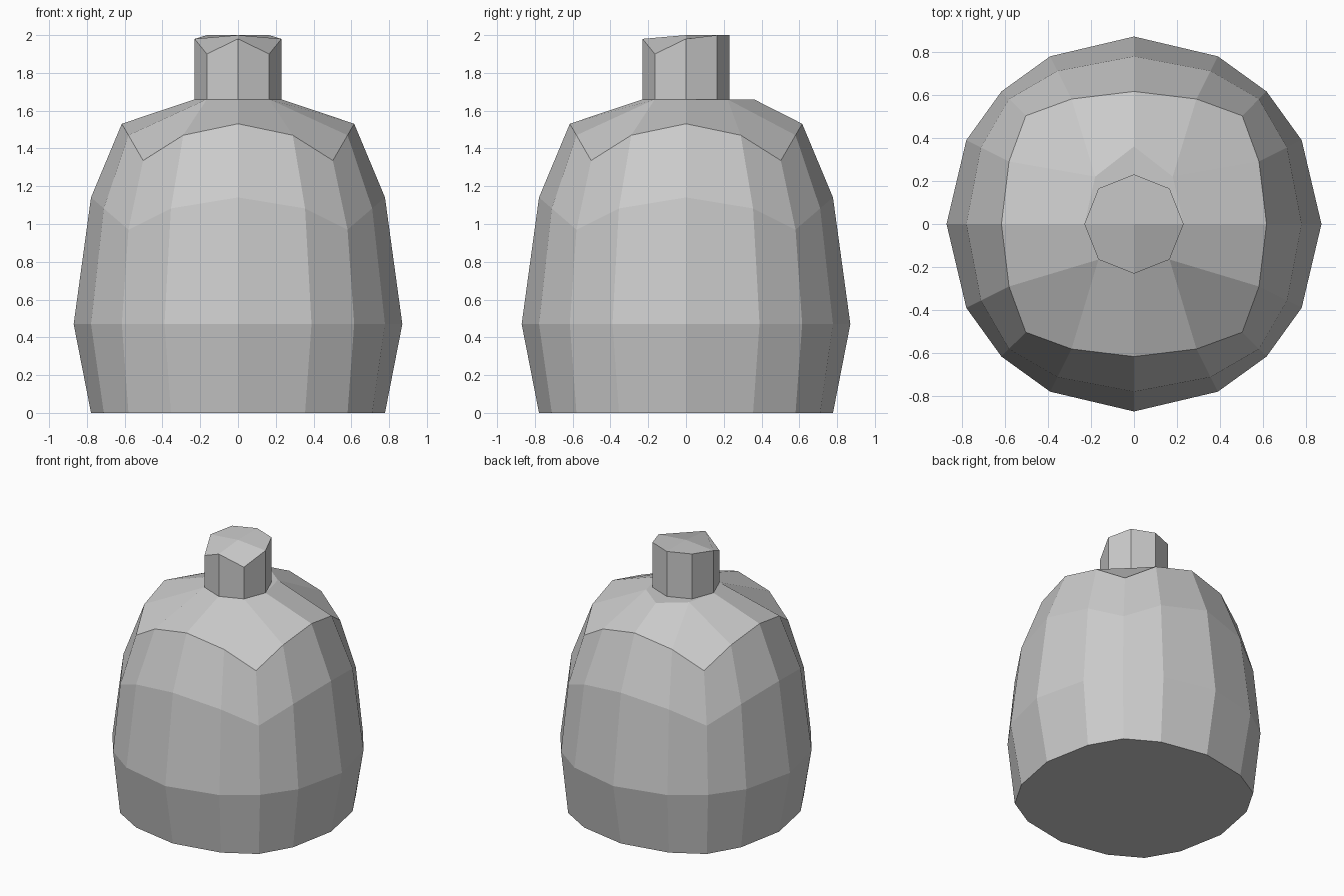
import bpy
import bmesh
from mathutils import Vector

cube = bpy.data.objects.get("Cube")
if cube:
    bpy.data.objects.remove(cube)

grey = bpy.data.materials.new("plain_grey")
grey.use_nodes = True
COLOUR = (0.6, 0.6, 0.6, 1)
grey.diffuse_color = COLOUR
grey.node_tree.nodes["Principled BSDF"].inputs["Base Color"].default_value = COLOUR

RADIUS, MIDDLE, STRETCH = 0.87, 0.47, 1.5
SHOULDER = 1.66
STEM, DIAGONAL = 0.23, 0.165


def make_object(name, bm):
    bmesh.ops.recalc_face_normals(bm, faces=bm.faces[:])
    mesh = bpy.data.meshes.new(name)
    bm.to_mesh(mesh)
    bm.free()
    mesh.materials.append(grey)
    obj = bpy.data.objects.new(name, mesh)
    bpy.context.collection.objects.link(obj)
    return obj


def sign(value):
    return (value > 0.1) - (value < -0.1)


def stem_point(sx, sy, z):
    reach = DIAGONAL if sx and sy else STEM
    return Vector((sx * reach, sy * reach, z))


# Body: gridded cube rounded into a tall dome, flat at the foot and shoulder
bm = bmesh.new()
bmesh.ops.create_cube(bm, size=2)
bmesh.ops.subdivide_edges(bm, edges=bm.edges[:], cuts=3, use_grid_fill=True)
for v in bm.verts:
    grid = v.co.copy()
    if grid.z > 0.9 and max(abs(grid.x), abs(grid.y)) < 0.9:
        sx, sy = sign(grid.x), sign(grid.y)
        if sx == 0 and sy == 0:
            v.co = (0, 0, SHOULDER)
        else:
            v.co = stem_point(sx, sy, SHOULDER)
        # Small ledge behind the stem
        if sy > 0:
            v.co.x, v.co.y = sx * 0.18, 0.22 if sx else 0.36
    else:
        ball = grid.normalized()
        v.co = (ball.x * RADIUS, ball.y * RADIUS,
                max(0, MIDDLE + ball.z * STRETCH))
make_object("body", bm)

# Stem: octagonal neck with an uneven, folded top
bm = bmesh.new()
ring = [(0, -1), (1, -1), (1, 0), (1, 1), (0, 1), (-1, 1), (-1, 0), (-1, -1)]


def top_height(sx, sy):
    if sy > 0:
        return 2.0
    return 1.9 if sx and sy else 1.98


low = [bm.verts.new(stem_point(x, y, SHOULDER)) for x, y in ring]
high = [bm.verts.new(stem_point(x, y, top_height(x, y))) for x, y in ring]
centre = bm.verts.new((0, 0, 2.0))
for i in range(8):
    j = (i + 1) % 8
    bm.faces.new((low[i], low[j], high[j], high[i]))
for i in range(0, 8, 2):
    bm.faces.new((high[i], high[i + 1], high[(i + 2) % 8], centre))
make_object("stem", bm)
